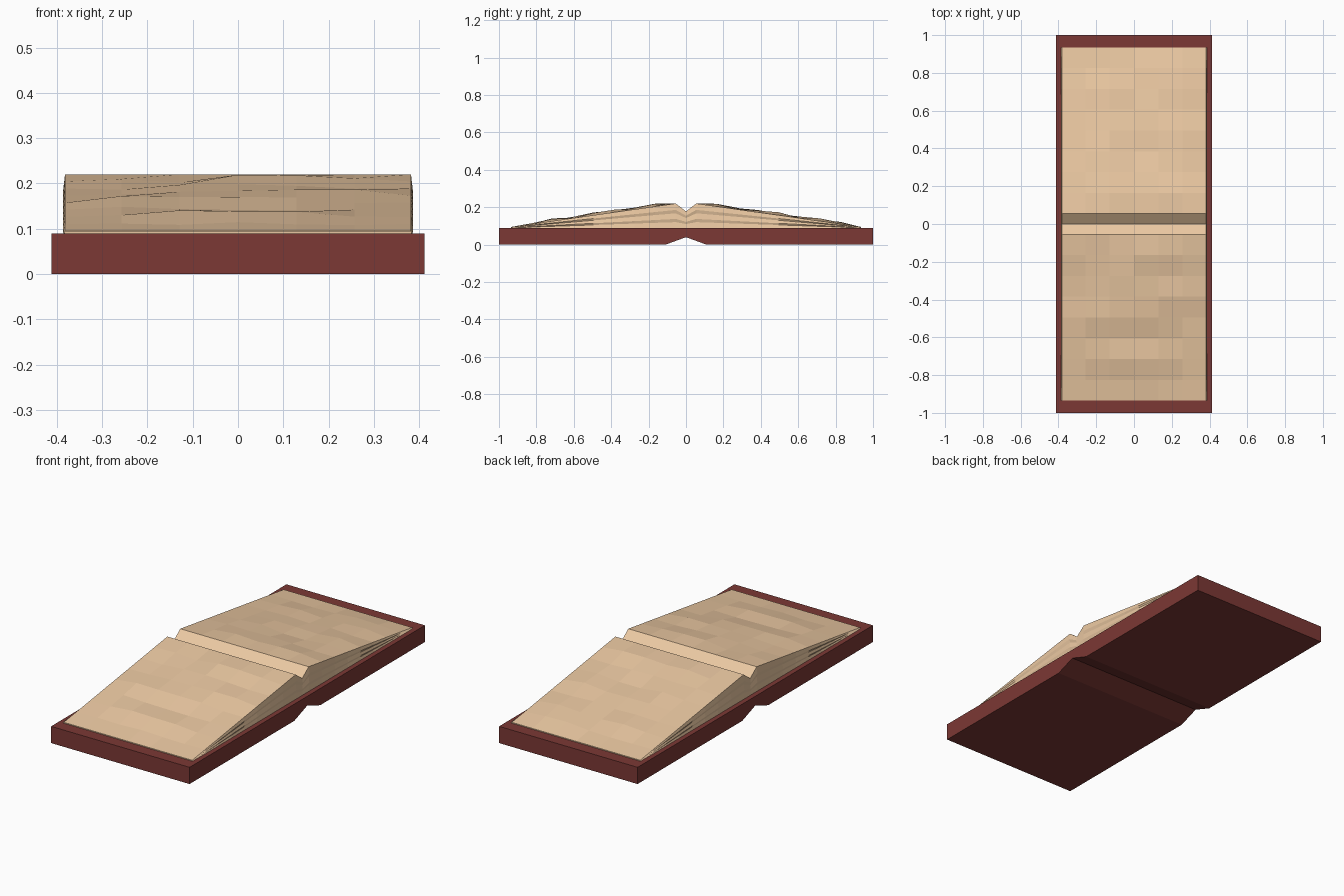
import bpy, bmesh, random

if "Cube" in bpy.data.objects:
    bpy.data.objects.remove(bpy.data.objects["Cube"])

random.seed(4)

def material(name, color):
    m = bpy.data.materials.new(name)
    m.diffuse_color = (*color, 1)
    m.use_nodes = True
    m.node_tree.nodes["Principled BSDF"].inputs["Base Color"].default_value = m.diffuse_color
    return m

def make_object(name, bm, mat):
    bmesh.ops.recalc_face_normals(bm, faces=bm.faces)
    me = bpy.data.meshes.new(name)
    bm.to_mesh(me)
    bm.free()
    me.materials.append(mat)
    ob = bpy.data.objects.new(name, me)
    bpy.context.collection.objects.link(ob)
    return ob

leather = material("leather", (0.20, 0.04, 0.035))
paper = material("paper", (0.83, 0.58, 0.36))

# Cover: side profile with a notch under the spine, extruded across x
profile = [(-1, 0), (-0.11, 0), (0, 0.04), (0.11, 0), (1, 0), (1, 0.09), (-1, 0.09)]
bm = bmesh.new()
face = bm.faces.new([bm.verts.new((-0.412, y, z)) for y, z in profile])
new = bmesh.ops.extrude_face_region(bm, geom=[face])["geom"]
bmesh.ops.translate(bm, vec=(0.824, 0, 0), verts=[v for v in new if isinstance(v, bmesh.types.BMVert)])
make_object("cover", bm, leather)

# Page block: rows along y, fanned layers on the sides, uneven top
COLS, ROWS, HALF = 6, 8, 0.386
BASE = 0.089
half_rows = [0.055 + (0.935 - 0.055) * i / ROWS for i in range(ROWS + 1)]
ys = [-y for y in reversed(half_rows)] + [0] + half_rows
LAYERS = [0, 0.24, 0.37, 0.6, 0.74, 1]          # height share of each layer line

def top_z(y):
    if y == 0:
        return 0.178
    return 0.22 - 0.125 * (abs(y) - 0.055) / 0.88

bm = bmesh.new()
rings = []
for j, y in enumerate(ys):
    h = top_z(y) - BASE
    left = []
    for k, t in enumerate(LAYERS):
        inset = 0.004 if k % 2 else 0            # alternate layers step inwards
        left.append((-HALF + inset, y, BASE + t * h))
    top = []
    edge_row = j in (0, len(ys) - 1) or abs(y) < 0.06
    for i in range(1, COLS):
        bump = 0 if edge_row else random.uniform(-0.004, 0.016)
        top.append((-HALF + 2 * HALF * i / COLS, y, BASE + h + bump))
    right = [(-x, yy, z) for x, yy, z in reversed(left)]
    rings.append([bm.verts.new(p) for p in left + top + right])
n = len(rings[0])
for a, b in zip(rings, rings[1:]):
    for i in range(n):
        bm.faces.new((a[i], a[(i + 1) % n], b[(i + 1) % n], b[i]))
bm.faces.new(rings[0])
bm.faces.new(rings[-1])
make_object("pages", bm, paper)
